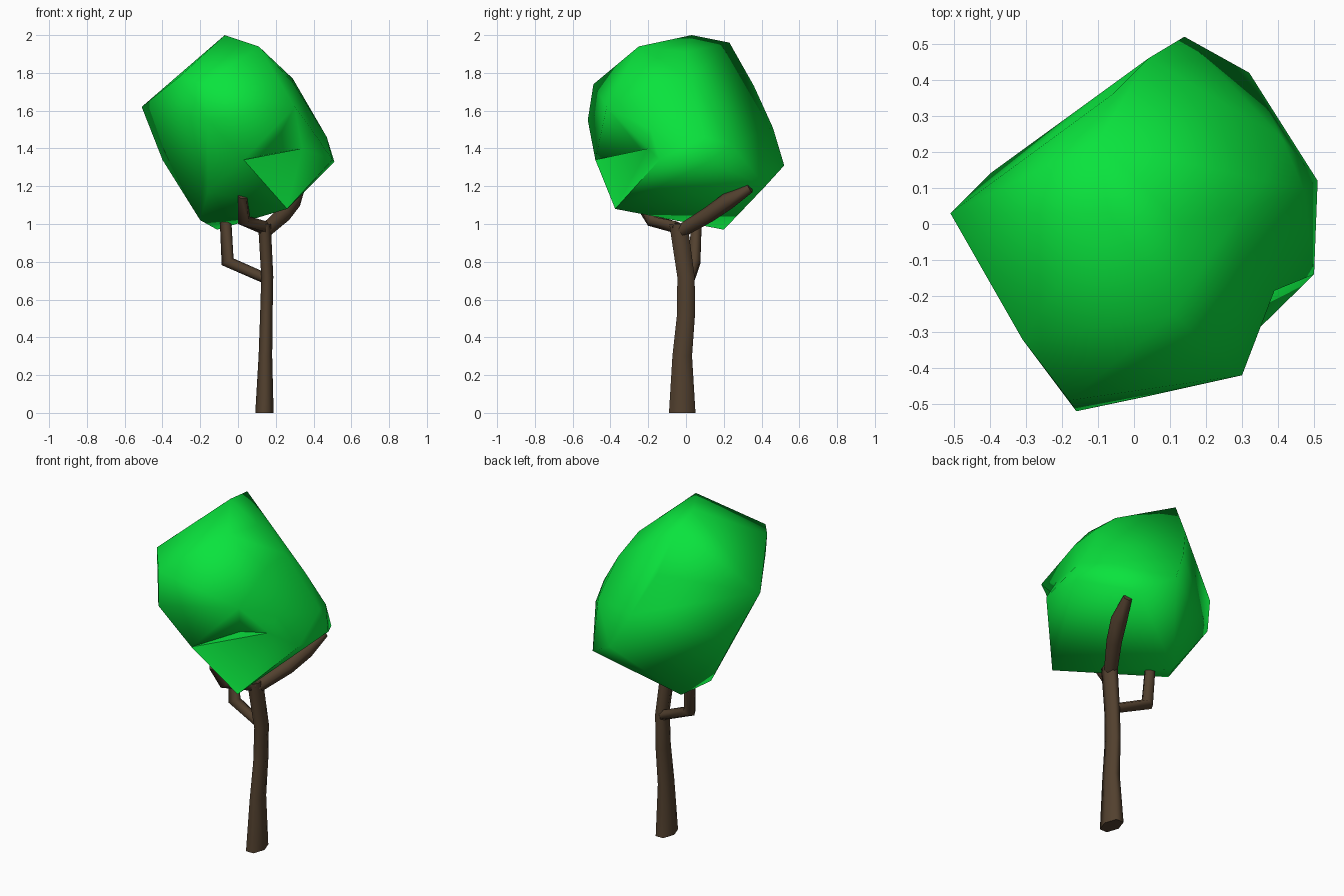
import bpy, bmesh
from math import sin, cos, tau, radians
from mathutils import Vector

if "Cube" in bpy.data.objects:
    bpy.data.objects.remove(bpy.data.objects["Cube"])


def material(name, rgb):
    mat = bpy.data.materials.new(name)
    mat.use_nodes = True
    mat.diffuse_color = (*rgb, 1)
    mat.node_tree.nodes["Principled BSDF"].inputs["Base Color"].default_value = (*rgb, 1)
    return mat


leaf_green = material("leaf_green", (0.003, 0.77, 0.047))
bark_brown = material("bark_brown", (0.085, 0.052, 0.028))


def finish(bm, name, mat, angle):
    bmesh.ops.recalc_face_normals(bm, faces=bm.faces)
    mesh = bpy.data.meshes.new(name)
    bm.to_mesh(mesh)
    bm.free()
    mesh.materials.append(mat)
    obj = bpy.data.objects.new(name, mesh)
    bpy.context.collection.objects.link(obj)
    bpy.ops.object.select_all(action="DESELECT")
    obj.select_set(True)
    bpy.context.view_layer.objects.active = obj
    bpy.ops.object.shade_smooth_by_angle(angle=radians(angle))


def limb(name, path, radii, squash=1, upright=False, sides=6):
    """Sweep a low-sided ring along a path."""
    bm = bmesh.new()
    path = [Vector(p) for p in path]
    rings = []
    for i, (centre, r) in enumerate(zip(path, radii)):
        along = path[min(i + 1, len(path) - 1)] - path[max(i - 1, 0)]
        along = Vector((0, 0, 1)) if upright else along.normalized()
        side = along.cross(Vector((0, 1, 0))).normalized()
        depth = side.cross(along)
        rings.append([bm.verts.new(centre + side * r * squash * cos(tau * k / sides)
                                   + depth * r * sin(tau * k / sides))
                      for k in range(sides)])
    for low, high in zip(rings, rings[1:]):
        for k in range(sides):
            n = (k + 1) % sides
            bm.faces.new((low[k], low[n], high[n], high[k]))
    bm.faces.new(rings[0])
    bm.faces.new(rings[-1])
    finish(bm, name, bark_brown, 75)


# Trunk and its three branches
limb("trunk",
     [(.14, -.02, 0), (.145, -.02, .3), (.15, 0, .52), (.155, 0, .72), (.14, -.04, 1)],
     [.081, .06, .055, .053, .056], squash=.6, upright=True)
limb("side_branch", [(.15, .02, .71), (-.055, .045, .8), (-.07, .06, 1.1)],
     [.028, .036, .03])
limb("front_branch", [(.14, -.05, .98), (.03, -.18, 1.02), (.03, -.27, 1.15)],
     [.036, .036, .03])
limb("back_branch", [(.14, -.03, .96), (.24, .12, 1.05), (.29, .22, 1.12), (.33, .34, 1.19)],
     [.036, .042, .045, .025])

# Crown: hull around its outer corners
front_tip = (-.16, -.52, 1.55)
overhang = (.3, -.42, 1.62)
shoulder = (.29, -.15, 1.75)
side_high = (.36, .12, 1.64)
side_mid = (.47, .1, 1.46)
side_low = (.5, -.14, 1.34)
flap_left = (.03, -.48, 1.34)
flap_tip = (.26, -.375, 1.08)
left_low = (-.4, .14, 1.34)
base_left = (-.2, .05, 1.02)
corners = [
    front_tip, overhang, shoulder, side_high, side_mid, side_low,
    flap_left, flap_tip, left_low, base_left,
    (-.07, .03, 2), (-.1, .23, 1.96), (.11, -.25, 1.94), (.13, 0, 1.91),
    (-.51, .03, 1.62), (-.31, -.32, 1.78), (-.18, -.49, 1.74),
    (.29, .03, 1.77), (-.06, .36, 1.73), (.04, .46, 1.51),
    (.14, .52, 1.31), (.32, .42, 1.2), (.41, .24, 1.42),
    (.51, .12, 1.33), (-.11, .2, .97),
]
bm = bmesh.new()
for c in corners:
    bm.verts.new(c)
hull = bmesh.ops.convex_hull(bm, input=bm.verts)
bmesh.ops.delete(bm, geom=hull["geom_interior"], context="VERTS")


def dent(bottom, *region):
    """Replace the faces spanned by some corners with a fan sunk to a bottom point."""
    def inside(v):
        return any((v.co - Vector(c)).length < .001 for c in region)
    faces = {f for f in bm.faces if all(inside(v) for v in f.verts)}
    rim = [tuple(e.verts) for e in bm.edges
           if sum(f in faces for f in e.link_faces) == 1]
    bmesh.ops.delete(bm, geom=list(faces), context="FACES")
    sunk = bm.verts.new(bottom)
    for a, b in rim:
        bm.faces.new((a, b, sunk))


# Fold at the front: a notch, the flap's corner and the slit behind its upper edge
notch = (.39, -.185, 1.5)
flap_right = (.34, -.2, 1.4)
dent(notch, overhang, shoulder, side_high, side_mid, side_low, flap_left, flap_tip)
dent(flap_right, notch, overhang, side_low, flap_left, flap_tip)
dent((.17, -.22, 1.37), overhang, flap_left, flap_right)

# Hollow beneath the front left
dent((-.16, -.17, 1.17), front_tip, left_low, base_left, flap_left, flap_tip)
finish(bm, "crown", leaf_green, 75)
